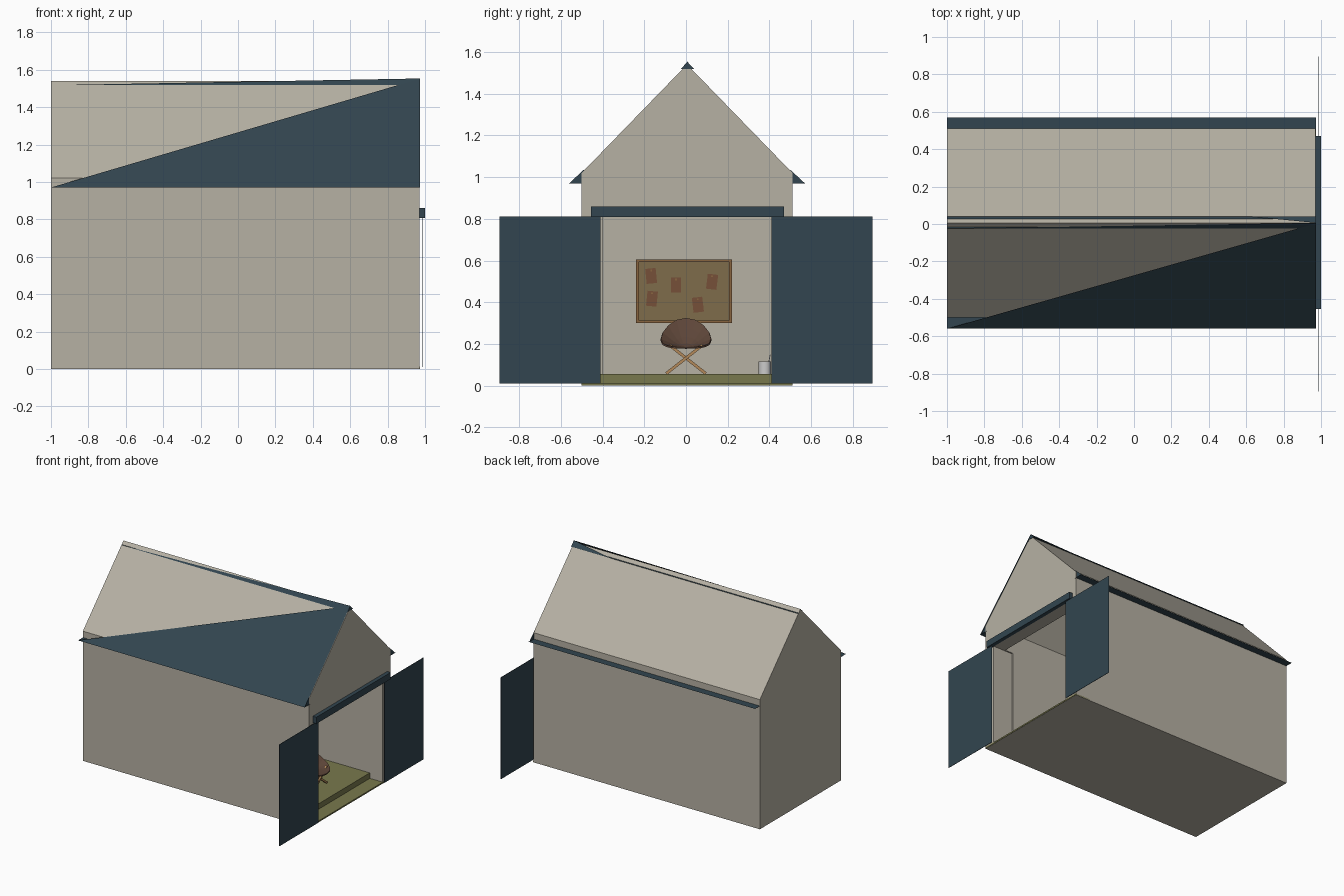
import bpy, math
from mathutils import Matrix, Vector

if "Cube" in bpy.data.objects:
    bpy.data.objects.remove(bpy.data.objects["Cube"])


def mat(name, rgb):
    m = bpy.data.materials.new(name)
    m.diffuse_color = (*rgb, 1)
    m.use_nodes = True
    m.node_tree.nodes["Principled BSDF"].inputs["Base Color"].default_value = m.diffuse_color
    return m


BEIGE = mat("beige_wall", (0.47, 0.44, 0.37))
TEAL = mat("dark_teal", (0.032, 0.06, 0.08))
GREEN = mat("olive_floor", (0.19, 0.19, 0.075))
WOOD = mat("wood", (0.45, 0.25, 0.1))
FRAME = mat("board_frame", (0.25, 0.13, 0.05))
CORK = mat("cork", (0.21, 0.15, 0.07))
PAPER = mat("paper", (0.18, 0.08, 0.04))
SEAT = mat("seat_brown", (0.11, 0.06, 0.04))
WHITE = mat("off_white", (0.7, 0.7, 0.7))


def mesh(name, verts, faces, material=None):
    me = bpy.data.meshes.new(name)
    me.from_pydata(verts, [], faces)
    me.update()
    o = bpy.data.objects.new(name, me)
    bpy.context.collection.objects.link(o)
    if material:
        me.materials.append(material)
    return o


def prism(name, profile, x0, x1, material=None):
    """Extrude a counter-clockwise (y, z) profile along x."""
    n = len(profile)
    verts = [(x, y, z) for x in (x0, x1) for y, z in profile]
    faces = [tuple(reversed(range(n))), tuple(range(n, 2 * n))]
    faces += [(i, (i + 1) % n, n + (i + 1) % n, n + i) for i in range(n)]
    return mesh(name, verts, faces, material)


def box(name, x, y, z, material=None):
    prof = [(y[0], z[0]), (y[1], z[0]), (y[1], z[1]), (y[0], z[1])]
    return prism(name, prof, x[0], x[1], material)


def bar(name, a, b, w, material):
    """Square bar between two points."""
    a, b = Vector(a), Vector(b)
    o = box(name, (-w / 2, w / 2), (-w / 2, w / 2), (0, (b - a).length), material)
    o.matrix_world = Matrix.Translation(a) @ (b - a).to_track_quat('Z', 'Y').to_matrix().to_4x4()
    return o


# House shell: gabled solid, hollowed out, with a doorway
house = prism("house_shell", [(-.5, 0), (.51, 0), (.51, 1.02), (.005, 1.54), (-.5, 1.02)],
              -1, .97, BEIGE)
room = prism("room_cutter", [(-.4, .02), (.41, .02), (.41, .97), (.005, 1.396), (-.4, .97)], -.9, .87)
door = box("doorway_cutter", (.8, 1.1), (-.41, .41), (.008, .81))
for cutter in (room, door):
    m = house.modifiers.new("cut", 'BOOLEAN')
    m.operation, m.solver, m.object = 'DIFFERENCE', 'EXACT', cutter
    bpy.context.view_layer.objects.active = house
    bpy.ops.object.modifier_apply(modifier=m.name)
    bpy.data.objects.remove(cutter)

# Floor
box("floor_platform", (-.9, .86), (-.41, .41), (.008, .055), GREEN)
box("threshold", (.84, .973), (-.5, .51), (.001, .012), GREEN)

# Roof sheet: one sloping triangle at the front, flat eave strips, end corners
mesh("front_roof_sheet", [(-1, -.56, .97), (.972, -.56, .97), (.972, .003, 1.552)], [(0, 1, 2)], TEAL)
for name, y0, y1 in (("front_eave", -.56, -.49), ("back_eave", .57, .5)):
    mesh(name, [(-1, y0, .97), (.972, y0, .97), (.972, y1, .97), (-1, y1, .97)], [(0, 1, 2, 3)], TEAL)
    mesh(name + "_end", [(.966, y0, .97), (.966, y1, .97), (.966, y1, 1.035)], [(0, 1, 2)], TEAL)

# Ridge cap
mesh("ridge_cap", [(-1, -.025, 1.517), (.972, -.025, 1.517), (.972, .04, 1.517), (-1, .04, 1.517),
                   (.972, .006, 1.553), (.62, .04, 1.517)],
     [(0, 1, 2, 3), (0, 1, 4), (5, 2, 4), (1, 2, 4)], TEAL)

# Sliding doors and rail
for name, y0, y1 in (("left_door", -.895, -.41), ("right_door", .41, .895)):
    box(name, (.984, .987), (y0, y1), (.01, .81), TEAL)
box("door_rail", (.97, 1.0), (-.455, .47), (.808, .86), TEAL)

# Pin board on the back wall
box("cork_board", (-.9, -.89), (-.23, .21), (.305, .595), CORK)
for y in ((-.24, -.225), (.205, .22)):
    box("board_frame_side", (-.9, -.88), y, (.3, .605), FRAME)
for z in ((.3, .312), (.592, .605)):
    box("board_frame_rail", (-.9, -.88), (-.225, .205), z, FRAME)
notes = [(-.167, .526, .1), (-.048, .483, 0), (.125, .498, -.12), (-.163, .417, -.1), (.057, .388, .12)]
for y, z, a in notes:
    n = box("pinned_note", (-.001, .001), (-.025, .025), (-.036, .036), PAPER)
    n.matrix_world = Matrix.Translation((-.887, y, z)) @ Matrix.Rotation(a, 4, 'X')
    box("pin", (-.887, -.88), (y - .004, y + .004), (z + .022, z + .03), FRAME)

# Round folding chair: tilted dish seat
SEG, RINGS, CX = 16, 4, .66
verts, faces = [(CX, 0, .185)], []
for r in range(1, RINGS + 1):
    t = r / RINGS
    for i in range(SEG):
        c, s = math.cos(math.tau * i / SEG), math.sin(math.tau * i / SEG)
        rim = .225 - .07 * c + .03 * c * c
        verts.append((CX + .115 * t * c, .12 * t * s, .185 + (rim - .185) * t ** 1.5))
for i in range(SEG):
    j = (i + 1) % SEG
    faces.append((0, 1 + i, 1 + j))
    for r in range(RINGS - 1):
        a, b = 1 + r * SEG, 1 + (r + 1) * SEG
        faces.append((a + i, b + i, b + j, a + j))
seat = mesh("chair_seat", verts, faces, SEAT)
seat.modifiers.new("thickness", 'SOLIDIFY').thickness = .008

# Crossed chair legs
for x in (CX - .05, CX + .05):
    for s in (-1, 1):
        bar("chair_leg", (x + s * .006, -s * .095, .058), (x + s * .006, s * .08, .195), .014, WOOD)

# Small white bin with a thin stick by the wall
bpy.ops.mesh.primitive_cylinder_add(vertices=16, radius=.03, depth=.06, location=(0, .378, .086))
bin_ = bpy.context.object
bin_.name = "small_bin"
bin_.data.materials.append(WHITE)
bpy.ops.object.shade_smooth_by_angle()
bar("bin_stick", (0, .39, .08), (0, .404, .15), .004, WHITE)
